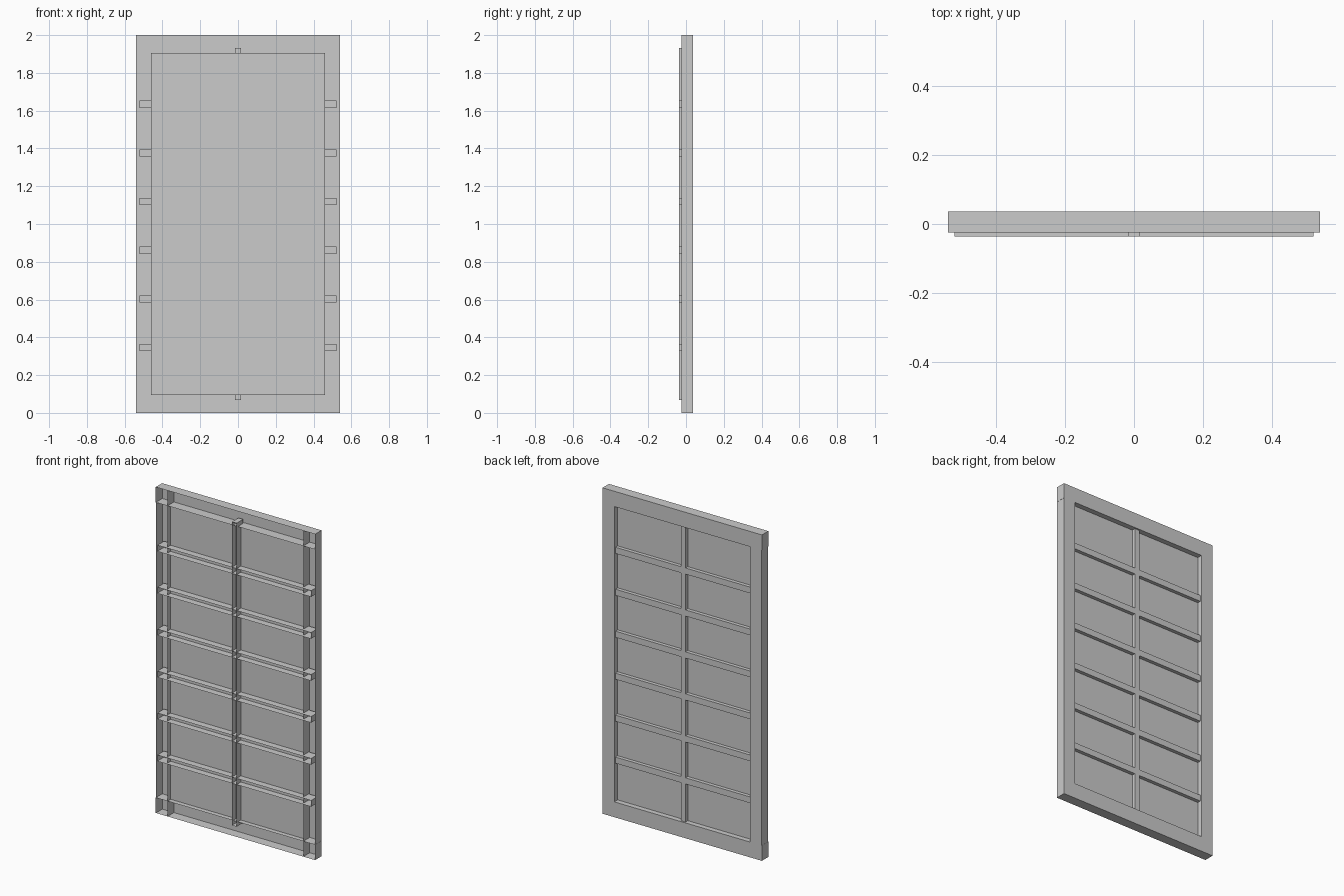
import bpy
import bmesh

if "Cube" in bpy.data.objects:
    bpy.data.objects.remove(bpy.data.objects["Cube"])


def make_object(name, bm):
    mesh = bpy.data.meshes.new(name)
    bm.to_mesh(mesh)
    bm.free()
    obj = bpy.data.objects.new(name, mesh)
    bpy.context.collection.objects.link(obj)
    return obj


def channel(name, x0, x1, y0, y1, z0, z1):
    """Hollow five-sided box, open towards the front (-y)."""
    bm = bmesh.new()
    bmesh.ops.create_cube(bm, size=1)
    for v in bm.verts:
        v.co = (x0 + (v.co.x + 0.5) * (x1 - x0),
                y0 + (v.co.y + 0.5) * (y1 - y0),
                z0 + (v.co.z + 0.5) * (z1 - z0))
    bm.normal_update()
    front = [f for f in bm.faces if f.normal.y < -0.9]
    bmesh.ops.delete(bm, geom=front, context='FACES_ONLY')
    return make_object(name, bm)


W, H = 0.541, 2.0              # half width and height of the frame
IN_X, RAIL = 0.461, 0.094      # inner edge of stiles, rail height
F0, F1 = -0.025, 0.037         # frame depth
B0, B1 = -0.037, 0.027         # glazing bar depth

# Outer frame: full-height stiles and full-width rails
channel("left_stile", -W + 0.001, -IN_X, F0, F1, 0, H)
channel("right_stile", IN_X, W - 0.001, F0, F1, 0, H)
channel("bottom_rail", -W, W, F0, F1, 0, RAIL)
channel("top_rail", -W, W, F0, F1, H - RAIL, H)

# Glazing bars, with ends running into the frame
channel("vertical_bar", -0.016, 0.016, B0, B1, 0.069, 1.931)
for i in range(6):
    z = 0.99 + (i - 2.5) * 0.2575
    channel(f"horizontal_bar_{i + 1}", -0.522, 0.522, B0, B1, z - 0.019, z + 0.019)

# Glass pane: single sheet inside the frame
bm = bmesh.new()
corners = [(-IN_X, RAIL), (IN_X, RAIL), (IN_X, H - RAIL), (-IN_X, H - RAIL)]
bm.faces.new([bm.verts.new((x, 0.005, z)) for x, z in corners])
make_object("glass_pane", bm)
